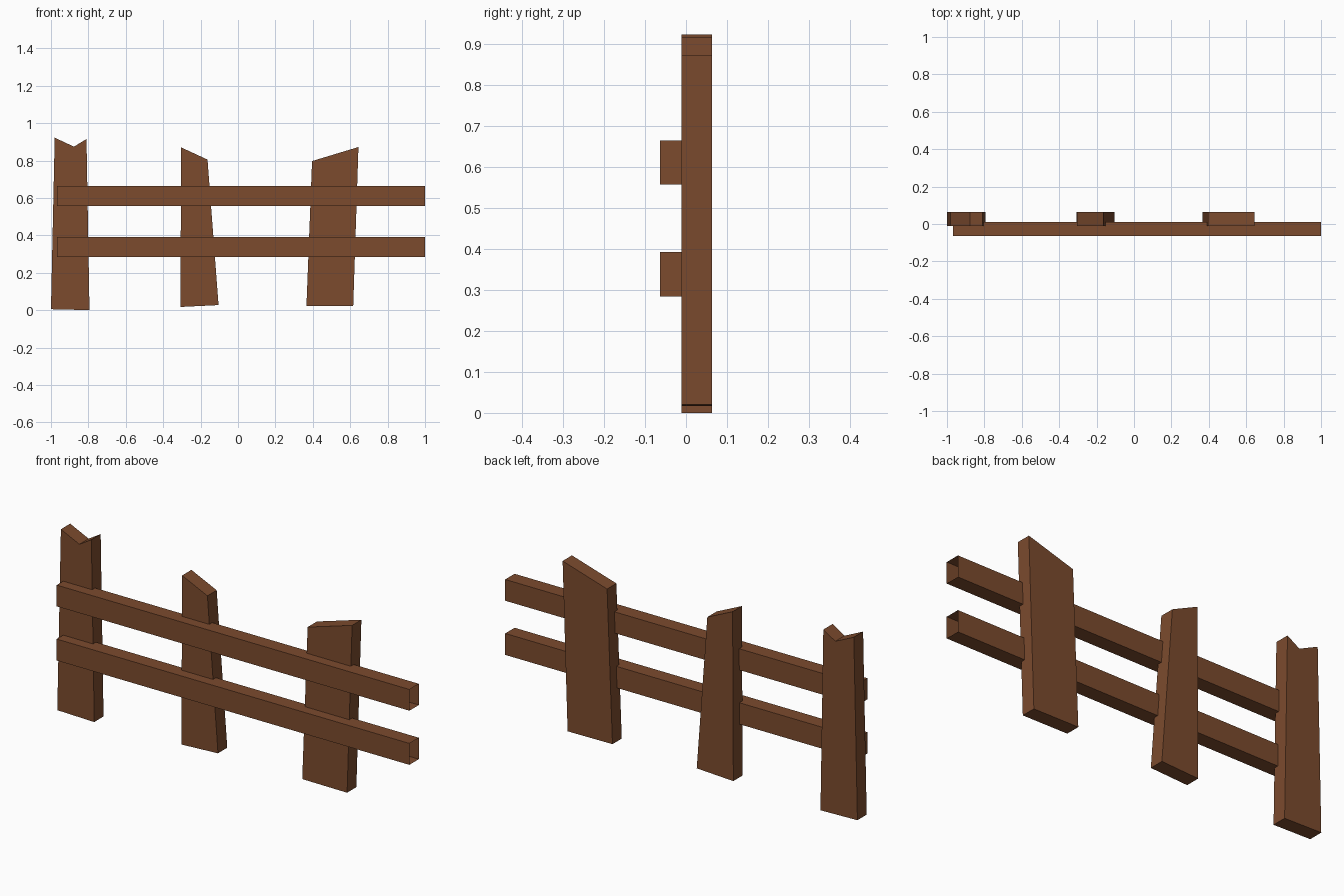
import bpy

if "Cube" in bpy.data.objects:
    bpy.data.objects.remove(bpy.data.objects["Cube"])

wood = bpy.data.materials.new("brown_wood")
wood.diffuse_color = (0.2, 0.07, 0.027, 1)
wood.use_nodes = True
wood.node_tree.nodes["Principled BSDF"].inputs["Base Color"].default_value = wood.diffuse_color


def make_object(name, verts, faces):
    mesh = bpy.data.meshes.new(name)
    mesh.from_pydata(verts, [], faces)
    mesh.materials.append(wood)
    obj = bpy.data.objects.new(name, mesh)
    bpy.context.collection.objects.link(obj)
    return obj


def picket(name, profile, y0=-0.011, y1=0.063):
    """Extrude a front outline (counter-clockwise in x, z) through y."""
    n = len(profile)
    verts = [(x, y, z) for y in (y0, y1) for x, z in profile]
    faces = [tuple(range(n)), tuple(range(2 * n - 1, n - 1, -1))]
    faces += [(i, i + n, (i + 1) % n + n, (i + 1) % n) for i in range(n)]
    make_object(name, verts, faces)


def rail(name, z0, z1, x0=-0.967, x1=1.0, y0=-0.063, y1=0.012):
    """Hollow beam: closed at the left, open at the right end."""
    ring = [(y0, z0), (y1, z0), (y1, z1), (y0, z1)]
    verts = [(x, y, z) for x in (x0, x1) for y, z in ring]
    faces = [(3, 2, 1, 0)]
    faces += [(i, (i + 1) % 4, (i + 1) % 4 + 4, i + 4) for i in range(4)]
    make_object(name, verts, faces)


# Upright pickets with uneven, broken tops
picket("left_picket", [(-1.0, 0.005), (-0.794, 0.0), (-0.81, 0.915),
                       (-0.877, 0.874), (-0.98, 0.922)])
picket("middle_picket", [(-0.308, 0.017), (-0.104, 0.027),
                         (-0.163, 0.805), (-0.304, 0.87)])
picket("right_picket", [(0.366, 0.023), (0.616, 0.021),
                        (0.644, 0.872), (0.396, 0.797)])

# Horizontal rails
rail("lower_rail", 0.284, 0.392)
rail("upper_rail", 0.557, 0.664)
